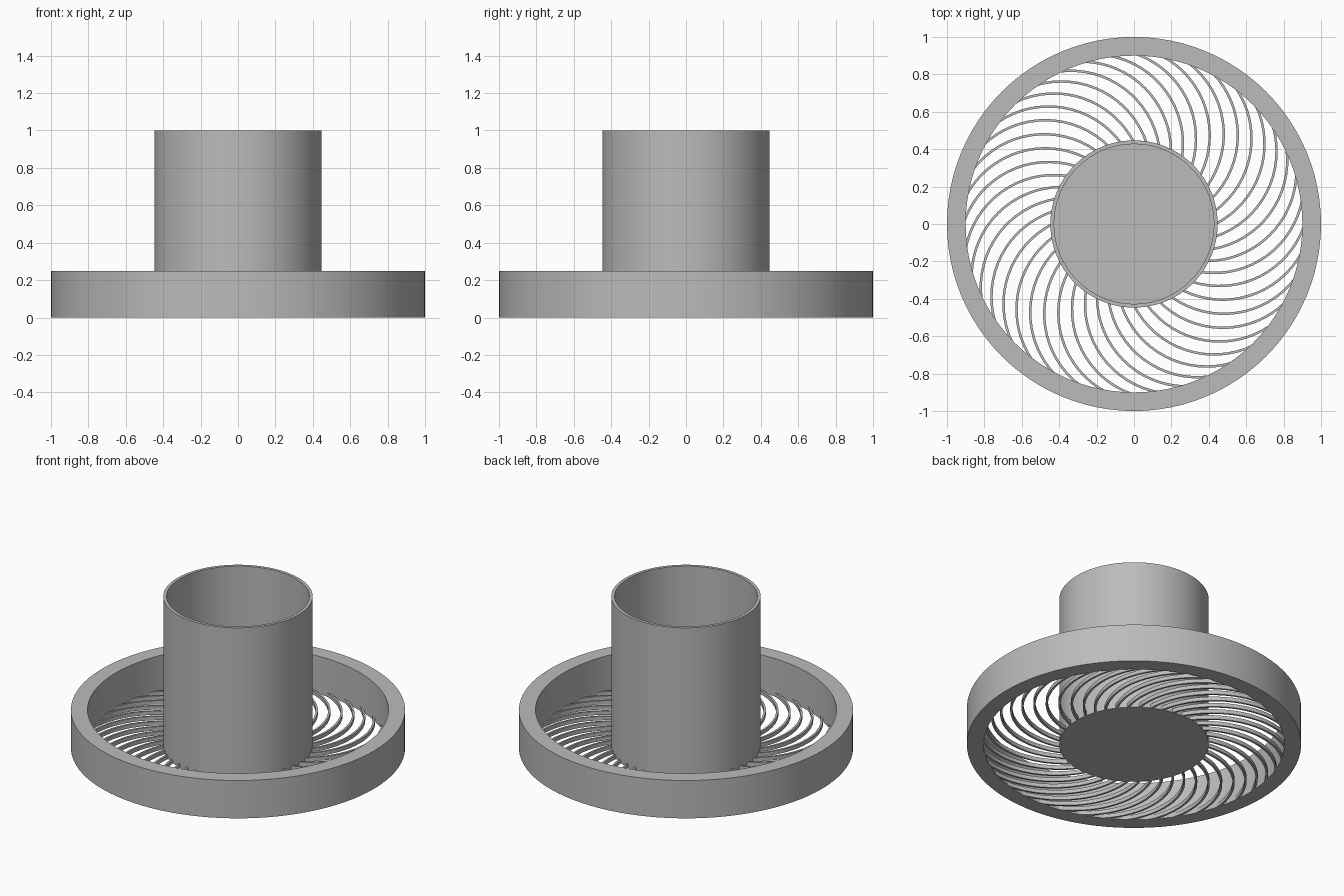
import bpy, bmesh
from math import acos, cos, sin, pi, radians

cube = bpy.data.objects.get("Cube")
if cube:
    bpy.data.objects.remove(cube, do_unlink=True)

SEGMENTS = 96
HUB_R, RIM_R = 0.447, 0.9
BLADES, BLADE_ARC_R = 40, 0.48
BLADE_W, BLADE_H = 0.013, 0.025

grey = bpy.data.materials.new("plain grey")
grey.use_nodes = True
colour = (0.5, 0.5, 0.5, 1)
grey.diffuse_color = colour
grey.node_tree.nodes["Principled BSDF"].inputs["Base Color"].default_value = colour


def finish(name, bm):
    bmesh.ops.recalc_face_normals(bm, faces=bm.faces)
    mesh = bpy.data.meshes.new(name)
    bm.to_mesh(mesh)
    bm.free()
    mesh.materials.append(grey)
    ob = bpy.data.objects.new(name, mesh)
    bpy.context.collection.objects.link(ob)
    bpy.ops.object.select_all(action='DESELECT')
    ob.select_set(True)
    bpy.context.view_layer.objects.active = ob
    bpy.ops.object.shade_smooth_by_angle(angle=radians(30))
    return ob


def lathe(name, profile, closed):
    """Spin a (radius, height) profile around the z axis."""
    bm = bmesh.new()
    verts = [bm.verts.new((r, 0, z)) for r, z in profile]
    edges = [bm.edges.new(pair) for pair in zip(verts, verts[1:])]
    if closed:
        edges.append(bm.edges.new((verts[-1], verts[0])))
    bmesh.ops.spin(bm, geom=verts + edges, cent=(0, 0, 0), axis=(0, 0, 1),
                   angle=2 * pi, steps=SEGMENTS, use_duplicate=False)
    bmesh.ops.remove_doubles(bm, verts=bm.verts, dist=0.0001)
    return finish(name, bm)


# Outer rim and open-topped cup
lathe("outer_rim", [(RIM_R, 0), (1, 0), (1, 0.25), (RIM_R, 0.25)], True)
lathe("cup", [(0, 0), (HUB_R, 0), (HUB_R, 1), (0.427, 1), (0.427, 0.02), (0, 0.02)], False)

# Curved grille blades, each an arc from the cup to the rim
bm = bmesh.new()
start = 2 * acos((HUB_R - 0.01) / (2 * BLADE_ARC_R))
end = 2 * acos((RIM_R + 0.01) / (2 * BLADE_ARC_R))
STEPS = 16
for i in range(BLADES):
    turn = pi + 2 * pi * i / BLADES
    sections = []
    for k in range(STEPS + 1):
        a = turn - (start + (end - start) * k / STEPS)
        ring = []
        for side, z in ((-1, 0), (1, 0), (1, BLADE_H), (-1, BLADE_H)):
            r = BLADE_ARC_R + side * BLADE_W / 2
            ring.append(bm.verts.new((BLADE_ARC_R * cos(turn) + r * cos(a),
                                      BLADE_ARC_R * sin(turn) + r * sin(a), z)))
        sections.append(ring)
    for s, t in zip(sections, sections[1:]):
        for j in range(4):
            n = (j + 1) % 4
            bm.faces.new((s[j], s[n], t[n], t[j]))
    bm.faces.new(sections[0])
    bm.faces.new(sections[-1])
finish("grille_blades", bm)
